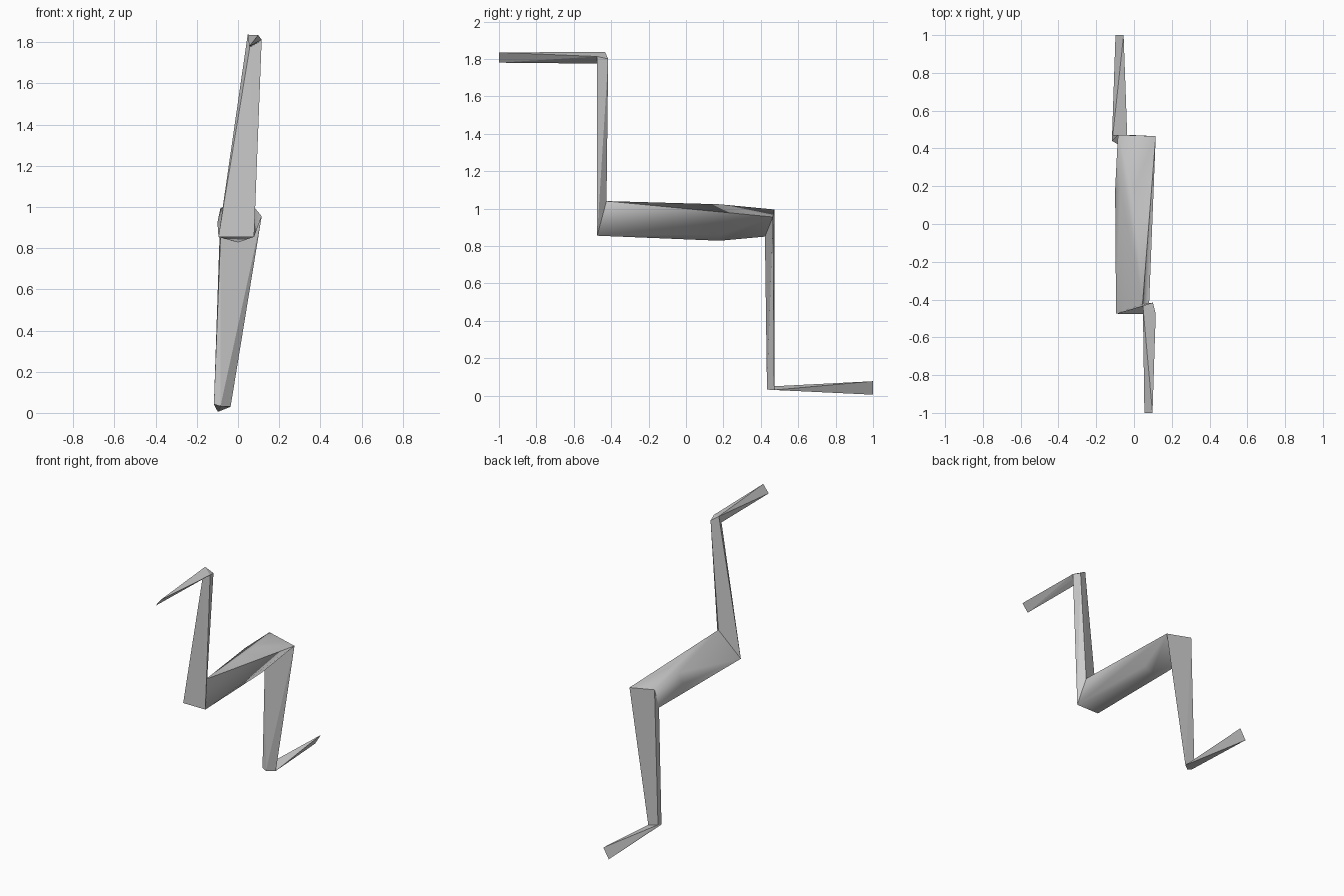
import bpy, bmesh, math
from mathutils import Vector

if "Cube" in bpy.data.objects:
    bpy.data.objects.remove(bpy.data.objects["Cube"], do_unlink=True)

grey = bpy.data.materials.new("plain grey")
grey.use_nodes = True
COLOUR = (0.6, 0.6, 0.6, 1)
grey.diffuse_color = COLOUR
grey.node_tree.nodes["Principled BSDF"].inputs["Base Color"].default_value = COLOUR


def segment(name, *rings, smooth_angle=None):
    """Skin the corner rings of one faceted bar."""
    bm = bmesh.new()
    for ring in rings:
        for point in ring:
            bm.verts.new(Vector(point))
    hull = bmesh.ops.convex_hull(bm, input=bm.verts[:])
    bmesh.ops.delete(bm, geom=[v for v in hull["geom_interior"]
                               if isinstance(v, bmesh.types.BMVert)], context="VERTS")
    bmesh.ops.recalc_face_normals(bm, faces=bm.faces[:])
    mesh = bpy.data.meshes.new(name)
    bm.to_mesh(mesh)
    bm.free()
    mesh.materials.append(grey)
    obj = bpy.data.objects.new(name, mesh)
    bpy.context.collection.objects.link(obj)
    if smooth_angle:
        bpy.ops.object.select_all(action="DESELECT")
        obj.select_set(True)
        bpy.context.view_layer.objects.active = obj
        bpy.ops.object.shade_smooth_by_angle(angle=math.radians(smooth_angle))
    return obj


# Cross-sections along the zigzag, from the upper front tip to the lower back tip
front_tip = [(.098, -1, 1.835), (.055, -1, 1.78)]
top_elbow = [(.047, -.433, 1.837), (.1, -.416, 1.8), (.115, -.475, 1.813), (.057, -.477, 1.775)]
front_joint = [(-.095, -.475, .855), (.078, -.475, .855), (.045, -.425, 1.04)]
bar_swell = [(0, .18, .828), (-.08, .18, .85), (-.1, .18, .925), (-.07, .18, 1.0),
             (0, .18, 1.023), (.08, .18, .97), (.06, .18, .86)]
back_joint = [(.115, .465, .955), (-.085, .472, .995), (-.085, .422, .85)]
low_elbow = [(-.117, .44, .042), (-.085, .433, .032), (-.036, .472, .03), (-.112, .472, .05)]
back_tip = [(-.055, 1, .077), (-.098, 1, .005)]

segment("upper_front_arm", front_tip, top_elbow)
segment("upper_strut", top_elbow, front_joint)
segment("middle_bar", front_joint, bar_swell, back_joint, smooth_angle=50)
segment("lower_strut", back_joint, low_elbow)
segment("lower_back_arm", low_elbow, back_tip)
